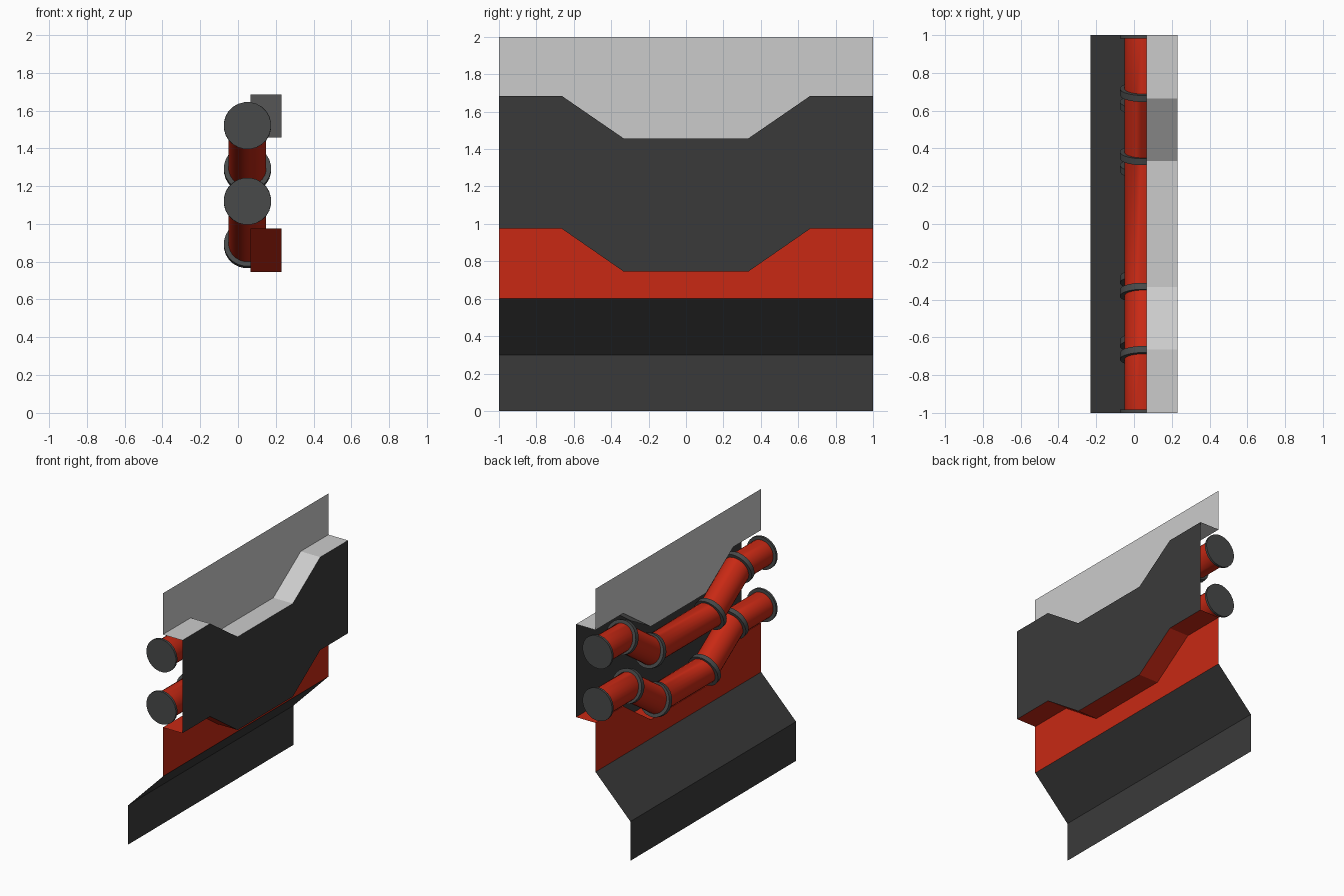
import bpy, math
from mathutils import Vector

if "Cube" in bpy.data.objects:
    bpy.data.objects.remove(bpy.data.objects["Cube"])


def material(name, rgb):
    m = bpy.data.materials.new(name)
    m.diffuse_color = (*rgb, 1)
    m.use_nodes = True
    m.node_tree.nodes["Principled BSDF"].inputs["Base Color"].default_value = m.diffuse_color
    return m


RED = material("red_paint", (0.58, 0.022, 0.007))
DARK = material("dark_panel", (0.042, 0.042, 0.042))
METAL = material("dark_metal", (0.065, 0.068, 0.068))

SIDES = 24
BACK, FRONT, FOOT = 0.065, 0.23, -0.23
PIPE_X, PIPE_R, RING_R = 0.05, 0.10, 0.125


def add_mesh(name, verts, faces, mat=None, smooth=False):
    me = bpy.data.meshes.new(name)
    me.from_pydata([tuple(v) for v in verts], [], faces)
    ob = bpy.data.objects.new(name, me)
    bpy.context.collection.objects.link(ob)
    if mat:
        me.materials.append(mat)
    if smooth:
        bpy.ops.object.select_all(action='DESELECT')
        ob.select_set(True)
        bpy.context.view_layer.objects.active = ob
        bpy.ops.object.shade_smooth_by_angle(angle=math.radians(30))
    return ob


def strip(name, a, b, mat=None):
    """Sheet of quads between two matching lines."""
    n = len(a)
    add_mesh(name, a + b, [(i, i + 1, n + i + 1, n + i) for i in range(n - 1)], mat)


def line(x, z):
    return [(x, -1, z), (x, 1, z)]


def dipped(x, z_high, z_low, outer=0.665, inner=0.333):
    """Line along y that sags to a lower level in the middle."""
    return [(x, y, z) for y, z in ((-1, z_high), (-outer, z_high), (-inner, z_low),
                                   (inner, z_low), (outer, z_high), (1, z_high))]


def flat(x, z):
    return dipped(x, z, z)


def loft(name, sections, mat, caps=False):
    """Tube through rings of points."""
    n = SIDES
    faces = [(r * n + k, r * n + (k + 1) % n, (r + 1) * n + (k + 1) % n, (r + 1) * n + k)
             for r in range(len(sections) - 1) for k in range(n)]
    if caps:
        faces += [tuple(reversed(range(n))),
                  tuple(range((len(sections) - 1) * n, len(sections) * n))]
    add_mesh(name, [v for s in sections for v in s], faces, mat, smooth=True)


def circle(centre, normal, r, stretch=1.0):
    """Ring of points around a normal lying in the yz plane."""
    u = Vector((0, -normal.z, normal.y))
    side = Vector((-1, 0, 0))
    return [centre + side * r * math.cos(t) + u * r * stretch * math.sin(t)
            for t in (2 * math.pi * (k + 0.5) / SIDES for k in range(SIDES))]


# Wall sheets: foot, slope, red band, raised dark panel with ledges, upper wall
strip("foot_board", line(FOOT, 0), line(FOOT, 0.3), DARK)
strip("foot_slope", line(FOOT, 0.3), line(BACK, 0.6), DARK)
low, high = (0.975, 0.745), (1.685, 1.457)
strip("lower_wall", flat(BACK, 0.6), dipped(BACK, *low), RED)
strip("lower_ledge", dipped(BACK, *low), dipped(FRONT, *low), RED)
strip("raised_panel", dipped(FRONT, *low), dipped(FRONT, *high), DARK)
strip("upper_ledge", dipped(FRONT, *high), dipped(BACK, *high))
strip("upper_wall", dipped(BACK, *high), flat(BACK, 2.0))


# Bent pipes with mitred joints, collars at the bends and end flanges
def pipe(name, z_high, z_low, outer, inner):
    pts = [Vector(p) for p in dipped(PIPE_X, z_high, z_low, outer, inner)]
    sections = []
    for i, p in enumerate(pts):
        d_in = (p - pts[i - 1]).normalized() if i else Vector((0, 1, 0))
        d_out = (pts[i + 1] - p).normalized() if i < len(pts) - 1 else Vector((0, 1, 0))
        n = (d_in + d_out).normalized()
        sections.append(circle(p, n, PIPE_R, 1 / n.dot(d_in)))
        if 0 < i < len(pts) - 1:
            h = n * 0.018
            loft(f"{name}_collar_{i}",
                 [circle(p - h, n, PIPE_R), circle(p - h, n, RING_R),
                  circle(p + h, n, RING_R), circle(p + h, n, PIPE_R)], METAL)
        else:
            inward = Vector((0, 0.018 if i == 0 else -0.018, 0))
            ends = sorted((p, p + inward), key=lambda v: v.y)
            loft(f"{name}_flange_{i}", [circle(e, n, RING_R) for e in ends], METAL, caps=True)
    loft(name, sections, RED)


pipe("upper_pipe", 1.52, 1.29, 0.70, 0.365)
pipe("lower_pipe", 1.12, 0.89, 0.63, 0.295)
